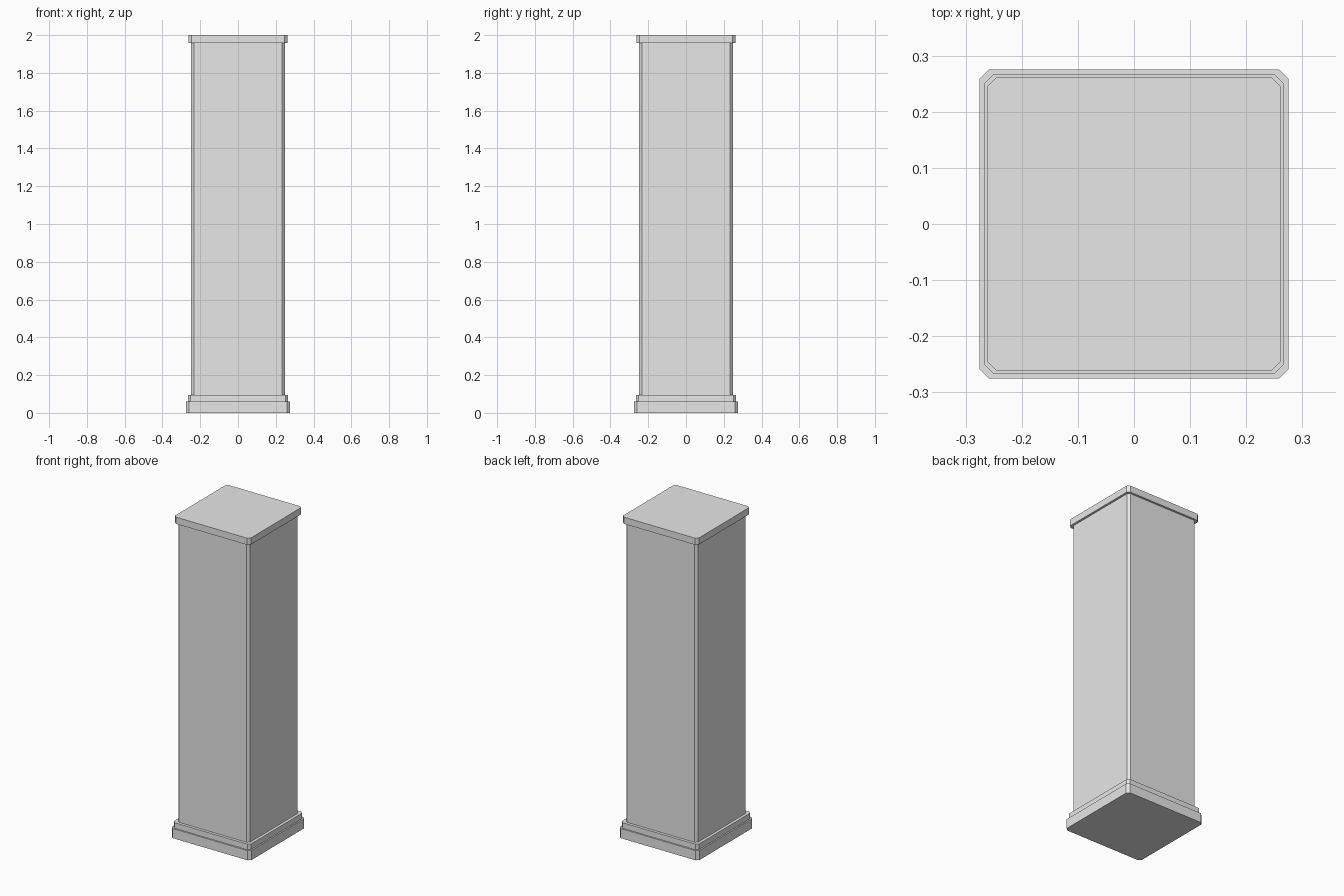
import bpy
import bmesh

if "Cube" in bpy.data.objects:
    bpy.data.objects.remove(bpy.data.objects["Cube"], do_unlink=True)

grey = bpy.data.materials.new("light_grey")
grey.use_nodes = True
colour = (0.8, 0.8, 0.8, 1)
grey.diffuse_color = colour
grey.node_tree.nodes["Principled BSDF"].inputs["Base Color"].default_value = colour


def chamfered_block(name, half, bottom, top, cut):
    """Square block with its four upright corners cut flat."""
    inner = half - cut
    outline = []
    for sx, sy in ((1, 1), (-1, 1), (-1, -1), (1, -1)):
        corner = [(sx * half, sy * inner), (sx * inner, sy * half)]
        outline += corner if sx == sy else corner[::-1]
    bm = bmesh.new()
    base = bm.faces.new([bm.verts.new((x, y, bottom)) for x, y in outline])
    side = bmesh.ops.extrude_face_region(bm, geom=[base], use_keep_orig=True)
    raised = [v for v in side["geom"] if isinstance(v, bmesh.types.BMVert)]
    bmesh.ops.translate(bm, verts=raised, vec=(0, 0, top - bottom))
    bmesh.ops.recalc_face_normals(bm, faces=bm.faces)
    mesh = bpy.data.meshes.new(name)
    bm.to_mesh(mesh)
    bm.free()
    mesh.materials.append(grey)
    obj = bpy.data.objects.new(name, mesh)
    bpy.context.collection.objects.link(obj)
    return obj


# Stepped foot, shaft and cap
chamfered_block("base_plinth", 0.275, 0, 0.06, 0.016)
chamfered_block("base_step", 0.266, 0.06, 0.095, 0.015)
chamfered_block("shaft", 0.248, 0.095, 1.958, 0.014)
chamfered_block("cap", 0.261, 1.958, 2, 0.015)
